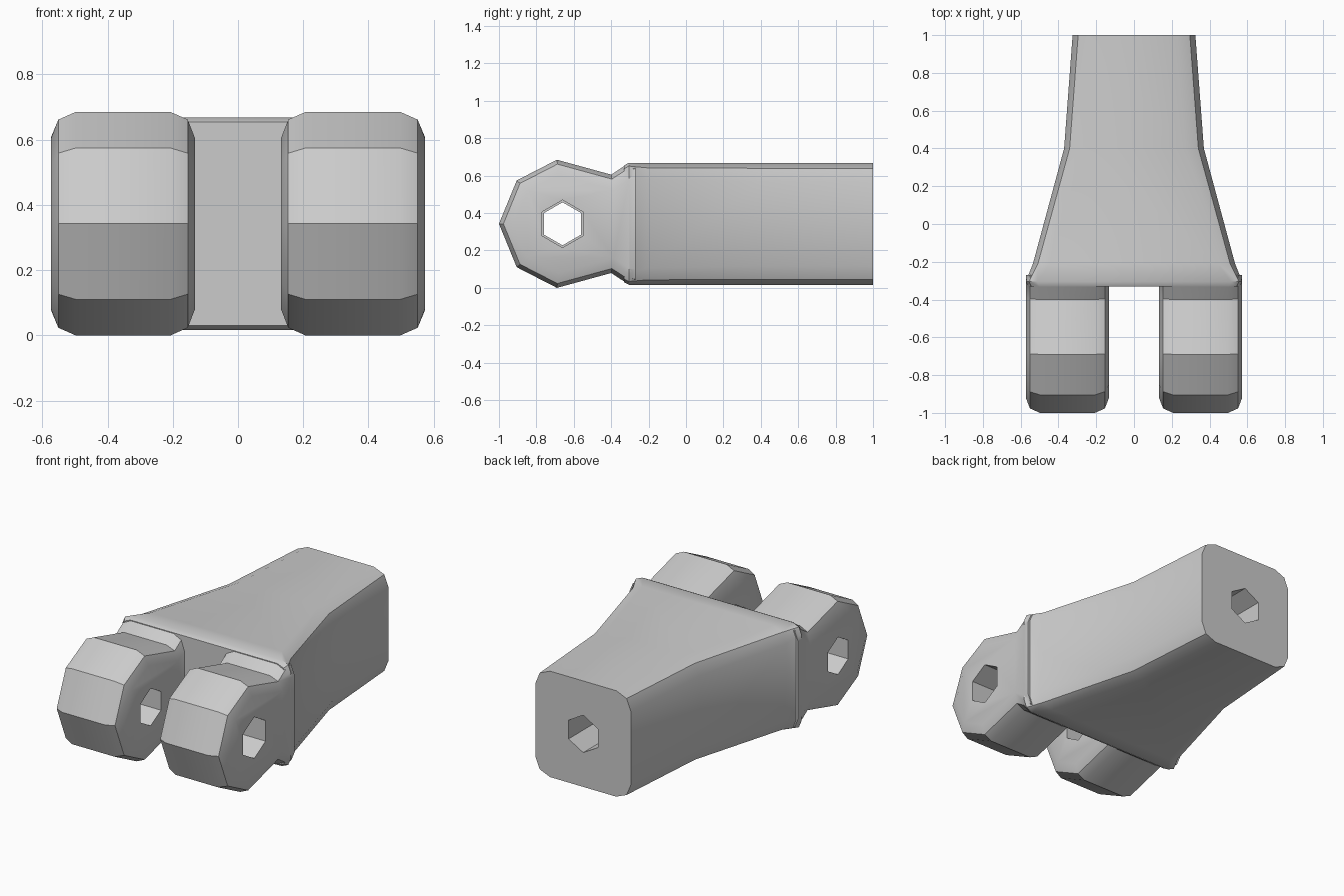
import bpy, bmesh, math
from mathutils import Matrix

if "Cube" in bpy.data.objects:
    bpy.data.objects.remove(bpy.data.objects["Cube"])

MID = 0.3425  # height of the symmetry plane

metal = bpy.data.materials.new("grey metal")
metal.diffuse_color = (0.6, 0.6, 0.6, 1)
metal.use_nodes = True
metal.node_tree.nodes["Principled BSDF"].inputs["Base Color"].default_value = metal.diffuse_color


def make_object(name, bm):
    bmesh.ops.recalc_face_normals(bm, faces=bm.faces[:])
    mesh = bpy.data.meshes.new(name)
    bm.to_mesh(mesh)
    bm.free()
    mesh.materials.append(metal)
    obj = bpy.data.objects.new(name, mesh)
    bpy.context.collection.objects.link(obj)
    return obj


def section(half_w, half_h, r):
    """Rounded rectangle, two facets per corner."""
    pts = []
    for i, (sx, sz) in enumerate(((1, 1), (-1, 1), (-1, -1), (1, -1))):
        for k in range(3):
            a = math.radians(90 * i + 45 * k)
            pts.append((sx * (half_w - r) + r * math.cos(a),
                        sz * (half_h - r) + r * math.sin(a)))
    return pts


def combine(target, other, operation):
    mod = target.modifiers.new(operation.lower(), 'BOOLEAN')
    mod.operation, mod.solver, mod.object = operation, 'EXACT', other
    bpy.context.view_layer.objects.active = target
    bpy.ops.object.modifier_apply(modifier=mod.name)
    bpy.data.objects.remove(other)


def hex_cutter(name, radius, depth, center, axis, turn):
    bm = bmesh.new()
    bmesh.ops.create_cone(bm, cap_ends=True, segments=6, radius1=radius,
                          radius2=radius, depth=depth)
    m = (Matrix.Translation(center) @ Matrix.Rotation(math.pi / 2, 4, axis)
         @ Matrix.Rotation(math.radians(turn), 4, 'Z'))
    bmesh.ops.transform(bm, matrix=m, verts=bm.verts[:])
    return make_object(name, bm)


# Tapered shank, lofted along y: (y, half width, half height, corner radius)
bm = bmesh.new()
rings = []
for y, w, h, r in ((-0.332, 0.56, 0.312, 0.06), (-0.305, 0.573, 0.326, 0.06),
                   (-0.21, 0.535, 0.326, 0.09), (0.4, 0.37, 0.326, 0.1),
                   (1.0, 0.325, 0.326, 0.1)):
    rings.append([bm.verts.new((x, y, MID + z)) for x, z in section(w, h, r)])
for a, b in zip(rings, rings[1:]):
    for i in range(12):
        j = (i + 1) % 12
        bm.faces.new((a[i], a[j], b[j], b[i]))
bm.faces.new(rings[0])
bm.faces.new(rings[-1])
shank = make_object("clevis_shank", bm)

# Fork arms: faceted eye profile with rounded side rims
half = [(-0.27, 0.317), (-0.325, 0.312), (-0.4, 0.263), (-0.69, 0.3425),
        (-0.905, 0.232)]
profile = half + [(-1.0, 0)] + [(y, -z) for y, z in reversed(half)]
for side, hole in ((-1, 0.115), (1, 0.127)):
    bm = bmesh.new()
    face = bm.faces.new([bm.verts.new((0.132, y, MID + z)) for y, z in profile])
    ext = bmesh.ops.extrude_face_region(bm, geom=[face])
    bmesh.ops.translate(bm, vec=(0.441, 0, 0),
                        verts=[v for v in ext["geom"] if isinstance(v, bmesh.types.BMVert)])
    bmesh.ops.recalc_face_normals(bm, faces=bm.faces[:])
    rims = [e for e in bm.edges
            if abs(e.verts[0].co.x - e.verts[1].co.x) < 1e-4
            and min(v.co.y for v in e.verts) < -0.28]
    bmesh.ops.bevel(bm, geom=rims, offset=0.075, segments=2, profile=0.5,
                    affect='EDGES')
    if side < 0:
        bmesh.ops.scale(bm, vec=(-1, 1, 1), verts=bm.verts[:])
    arm = make_object("fork_arm", bm)
    combine(arm, hex_cutter("pin_hole", hole, 0.8, (side * 0.35, -0.66, MID), 'Y', 90), 'DIFFERENCE')
    combine(shank, arm, 'UNION')

# Blind hexagonal socket in the rear face
combine(shank, hex_cutter("rear_socket", 0.115, 0.8, (0, 1.0, MID), 'X', 0), 'DIFFERENCE')

bpy.ops.object.select_all(action='DESELECT')
shank.select_set(True)
bpy.context.view_layer.objects.active = shank
bpy.ops.object.shade_smooth_by_angle(angle=math.radians(30))
